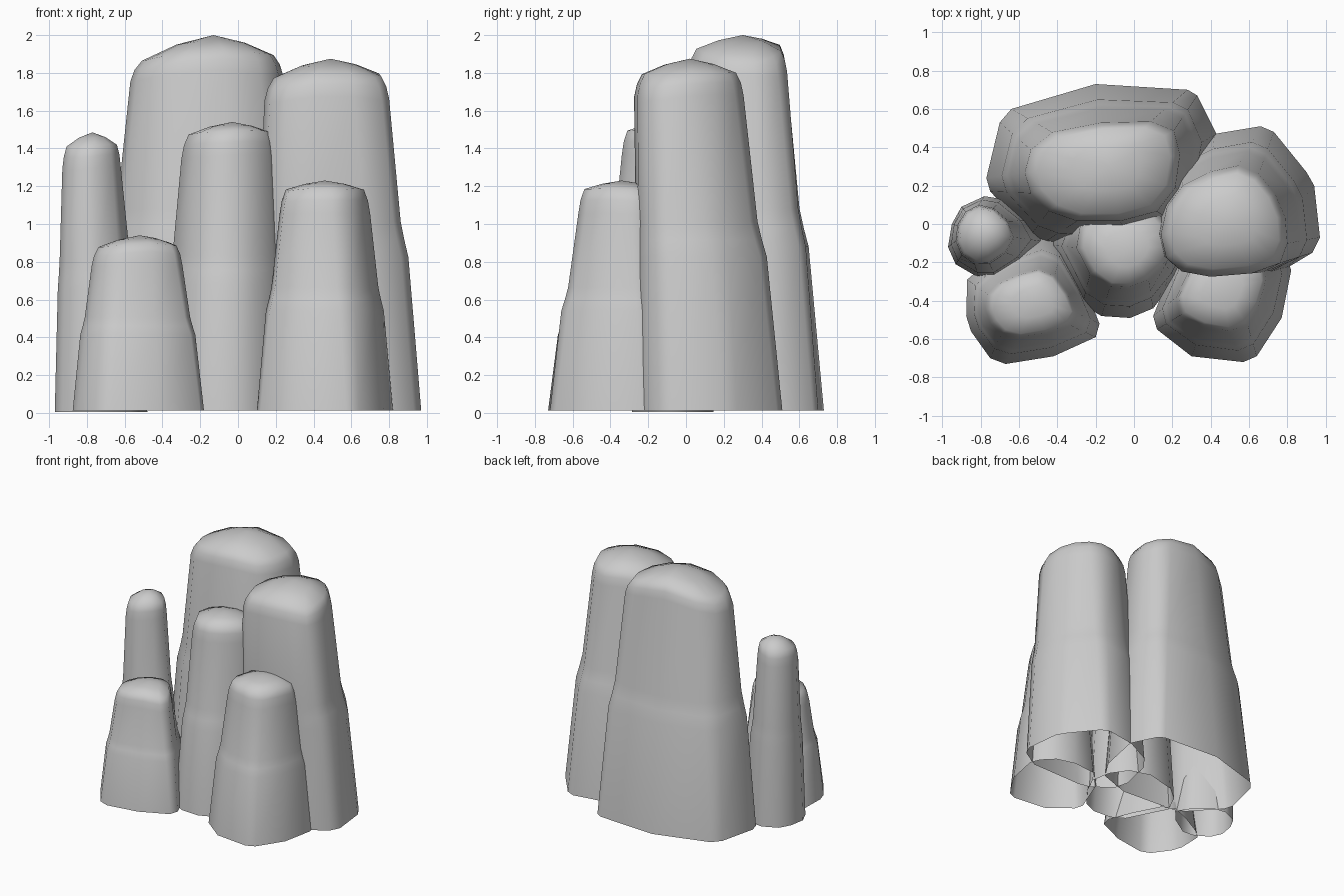
import bpy, bmesh
from mathutils import Vector


def fit(pts, box):
    """Remap an outline so its bounds match box = (x0, x1, y0, y1)."""
    xs, ys = [p.x for p in pts], [p.y for p in pts]
    x0, x1, y0, y1 = box
    return [Vector((x0 + (p.x - min(xs)) / (max(xs) - min(xs)) * (x1 - x0),
                    y0 + (p.y - min(ys)) / (max(ys) - min(ys)) * (y1 - y0))) for p in pts]


def pillar(name, base, top, peak, curve, rim, z0=0.013):
    """Open-bottomed rock column: softened base outline fills the top box, then domed."""
    pts = [Vector(p) for p in base]
    n = len(pts)
    soft = [pts[i] * 0.5 + (pts[i - 1] + pts[(i + 1) % n]) * 0.25 for i in range(n)]
    tops = fit(soft, top)
    apex = Vector(peak[:2])
    h = peak[2]
    bm = bmesh.new()
    rings = []
    # tapering shaft with a ledge near mid height
    for zf, t in ((0, 0), (0.44, 0.4), (0.49, 0.53), (0.54, 0.64)):
        z = max(zf * h, z0)
        rings.append([bm.verts.new((*p.lerp(q, t), z)) for p, q in zip(pts, tops)])
    # rounded shoulder and dome
    for s, d in ((1.0, rim), (0.95, rim * 0.45), (0.86, 0.0), (0.45, 0.0)):
        ring = []
        for q in tops:
            p = apex.lerp(q, s)
            edge = apex.lerp(q, min(s, 0.86))
            z = h - curve * (edge - apex).length ** 1.5 - d
            ring.append(bm.verts.new((*p, z)))
        rings.append(ring)
    for a, b in zip(rings, rings[1:]):
        for i in range(n):
            j = (i + 1) % n
            bm.faces.new((a[i], a[j], b[j], b[i]))
    tip = bm.verts.new((*apex, h))
    for i in range(n):
        bm.faces.new((rings[-1][i], rings[-1][(i + 1) % n], tip))
    bm.normal_update()
    for f in bm.faces:
        f.smooth = True
    me = bpy.data.meshes.new(name)
    bm.to_mesh(me)
    bm.free()
    ob = bpy.data.objects.new(name, me)
    bpy.context.collection.objects.link(ob)


# outlines run counter-clockwise seen from above
pillar("tall_back_pillar",
       [(0.43, 0.47), (0.33, 0.67), (0.28, 0.70), (-0.20, 0.73), (-0.64, 0.60), (-0.70, 0.53),
        (-0.77, 0.24), (-0.75, 0.17), (-0.54, -0.06), (-0.46, -0.09), (0.0, -0.12),
        (0.26, -0.03), (0.36, 0.13)],
       (-0.57, 0.24, 0.015, 0.535), (-0.13, 0.30, 2.0), 0.58, 0.11)
pillar("right_pillar",
       [(0.97, -0.07), (0.94, 0.20), (0.90, 0.27), (0.73, 0.48), (0.66, 0.51), (0.42, 0.47),
        (0.20, 0.36), (0.12, 0.26), (0.06, 0.0), (0.09, -0.12), (0.24, -0.23), (0.34, -0.25),
        (0.78, -0.24), (0.93, -0.15)],
       (0.14, 0.80, -0.275, 0.305), (0.49, 0.02, 1.875), 0.6, 0.12)
pillar("center_pillar",
       [(0.29, -0.14), (0.26, 0.02), (0.17, 0.15), (0.0, 0.20), (-0.24, 0.14), (-0.36, 0.04),
        (-0.43, -0.11), (-0.27, -0.42), (-0.17, -0.48), (-0.02, -0.49), (0.10, -0.44),
        (0.22, -0.28)],
       (-0.30, 0.21, -0.34, 0.09), (-0.03, -0.13, 1.54), 0.6, 0.13)
pillar("front_right_pillar",
       [(0.82, -0.24), (0.79, -0.16), (0.70, -0.07), (0.55, -0.03), (0.36, -0.05), (0.22, -0.18),
        (0.10, -0.48), (0.12, -0.55), (0.30, -0.69), (0.57, -0.72), (0.64, -0.69),
        (0.77, -0.49)],
       (0.22, 0.70, -0.57, -0.13), (0.46, -0.34, 1.23), 0.5, 0.13)
pillar("front_left_pillar",
       [(-0.18, -0.52), (-0.26, -0.32), (-0.37, -0.11), (-0.47, -0.07), (-0.62, -0.13),
        (-0.80, -0.23), (-0.87, -0.29), (-0.875, -0.48), (-0.85, -0.56), (-0.75, -0.70),
        (-0.67, -0.73), (-0.42, -0.69), (-0.20, -0.59)],
       (-0.775, -0.295, -0.60, -0.23), (-0.52, -0.40, 0.94), 0.6, 0.10)
pillar("small_left_pillar",
       [(-0.48, -0.09), (-0.55, 0.02), (-0.69, 0.13), (-0.78, 0.145), (-0.90, 0.09),
        (-0.95, 0.0), (-0.97, -0.12), (-0.93, -0.21), (-0.81, -0.28), (-0.72, -0.285),
        (-0.57, -0.19)],
       (-0.93, -0.62, -0.21, 0.10), (-0.77, -0.05, 1.485), 1.4, 0.12, 0.005)
